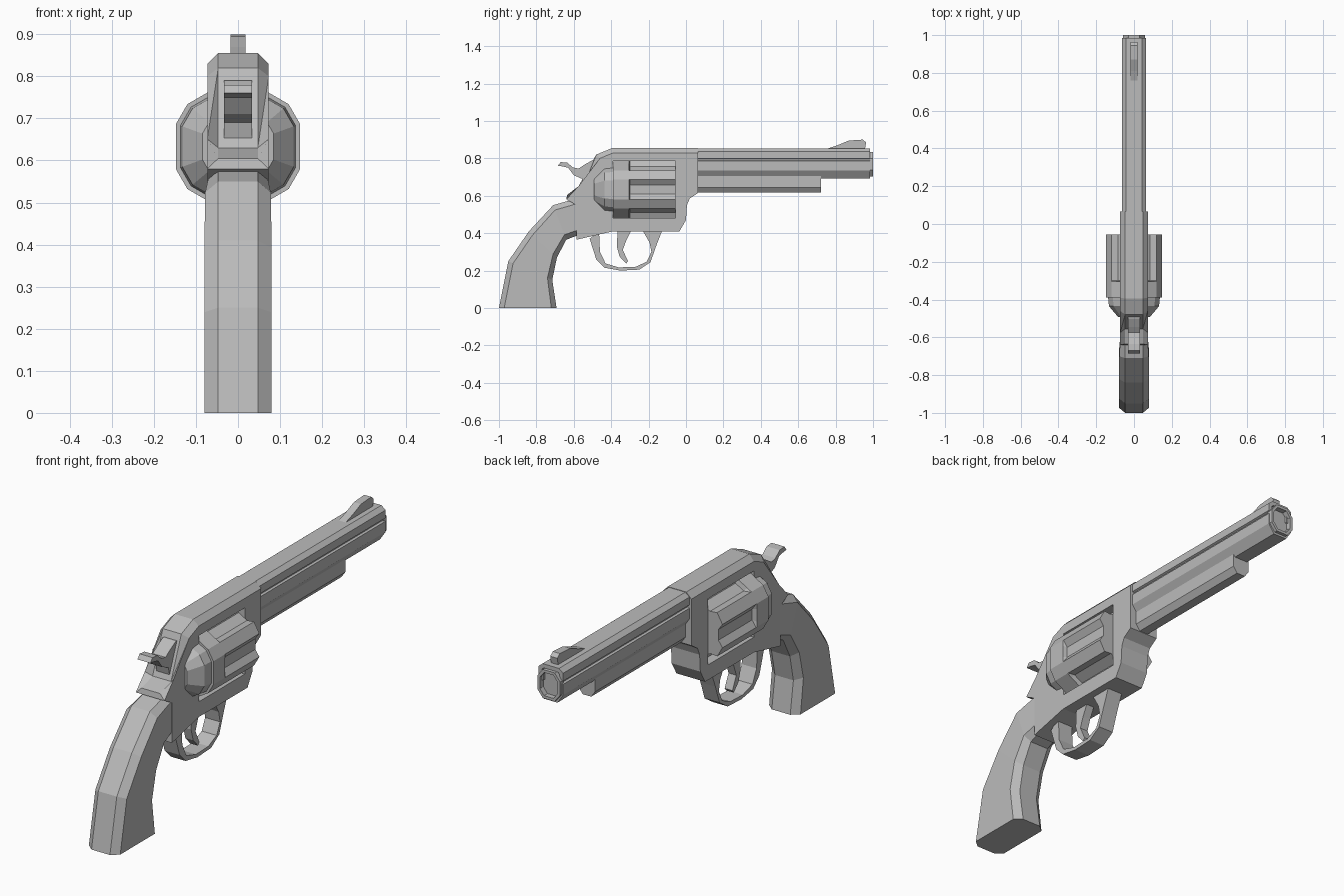
import bpy, bmesh, math
from mathutils import Vector

old = bpy.data.objects.get("Cube")
if old:
    bpy.data.objects.remove(old, do_unlink=True)

steel = bpy.data.materials.new("plain_grey")
steel.use_nodes = True
GREY = (0.5, 0.5, 0.5, 1)
steel.diffuse_color = GREY
steel.node_tree.nodes["Principled BSDF"].inputs["Base Color"].default_value = GREY


def finish(name, bm):
    bmesh.ops.recalc_face_normals(bm, faces=bm.faces)
    mesh = bpy.data.meshes.new(name)
    bm.to_mesh(mesh)
    bm.free()
    mesh.materials.append(steel)
    ob = bpy.data.objects.new(name, mesh)
    bpy.context.collection.objects.link(ob)
    return ob


def plate(name, pts, half, chamfer_count=0, chamfer=0.0):
    """Side profile (y, z) given thickness across x; first edges may be chamfered."""
    bm = bmesh.new()
    sides = [[bm.verts.new((s * half, y, z)) for y, z in pts] for s in (-1, 1)]
    n = len(pts)
    for ring in sides:
        bm.faces.new(ring)
    for i in range(n):
        j = (i + 1) % n
        bm.faces.new((sides[0][i], sides[0][j], sides[1][j], sides[1][i]))
    if chamfer:
        edges = [bm.edges.get((r[i], r[i + 1])) for r in sides for i in range(chamfer_count)]
        bmesh.ops.bevel(bm, geom=edges, offset=chamfer, segments=1, affect='EDGES')
    return finish(name, bm)


def loft(name, rings, bore=None):
    """Skin equal-length rings of points; optionally sink a bore in the last cap."""
    bm = bmesh.new()
    rows = [[bm.verts.new(p) for p in ring] for ring in rings]
    n = len(rows[0])
    for a, b in zip(rows, rows[1:]):
        for i in range(n):
            j = (i + 1) % n
            bm.faces.new((a[i], a[j], b[j], b[i]))
    bm.faces.new(rows[0])
    cap = bm.faces.new(rows[-1])
    bmesh.ops.recalc_face_normals(bm, faces=bm.faces)
    if bore:
        rim, depth = bore
        bmesh.ops.inset_region(bm, faces=[cap], thickness=rim)
        bmesh.ops.inset_region(bm, faces=[cap], thickness=0.0001)
        for v in cap.verts:
            v.co.y -= depth
    return finish(name, bm)


def mirrored(half, y):
    """Close a half section (x, z) listed top to bottom."""
    return [(x, y, z) for x, z in half] + [(-x, y, z) for x, z in reversed(half)]


# Frame with a through window for the cylinder
frame = plate("frame", [
    (0.065, 0.855), (-0.395, 0.855), (-0.48, 0.82), (-0.555, 0.63), (-0.635, 0.605),
    (-0.64, 0.58), (-0.585, 0.55), (-0.585, 0.365), (-0.39, 0.41), (-0.035, 0.41),
    (0, 0.47), (0.005, 0.55), (0.02, 0.585), (0.065, 0.615)], 0.073, 4, 0.026)
cutter = plate("window_cutter", [(-0.39, 0.48), (-0.055, 0.48), (-0.055, 0.785), (-0.39, 0.785)], 0.2)
cutter.hide_render = True
cut = frame.modifiers.new("window", 'BOOLEAN')
cut.object = cutter
cut.solver = 'EXACT'
bpy.context.view_layer.objects.active = frame
bpy.ops.object.modifier_apply(modifier=cut.name)
bpy.data.objects.remove(cutter, do_unlink=True)

# Cylinder: solid rear band, then six flutes running out of the front
AXIS = 0.633


def drum_ring(y, radius, flute=1.0):
    ring = []
    for k in range(6):
        for deg, depth in ((-20, 1), (-11, flute), (11, flute), (20, 1)):
            a = math.radians(60 * k + deg)
            # inner pair lies on the flat between the flute edges unless sunk
            flat = math.cos(math.radians(20)) / math.cos(math.radians(deg))
            r = radius * depth * (flat if abs(deg) < 20 else 1)
            ring.append((r * math.cos(a), y, AXIS + r * math.sin(a)))
    return ring


loft("cylinder", [drum_ring(-0.39, 0.157), drum_ring(-0.305, 0.157),
                  drum_ring(-0.3, 0.157, 0.86), drum_ring(-0.055, 0.157, 0.86)])
loft("recoil_shield", [drum_ring(-0.388, 0.146), drum_ring(-0.435, 0.141),
                       drum_ring(-0.492, 0.09)])

# Barrel with side grooves, muzzle collar and underlug
barrel_half = [(0.042, 0.853), (0.063, 0.836), (0.063, 0.8), (0.054, 0.796), (0.054, 0.789),
               (0.063, 0.785), (0.063, 0.735), (0.034, 0.693)]
loft("barrel", [mirrored(barrel_half, y) for y in (0.05, 0.985)], bore=(0.02, 0.2))
collar_half = [(0.03, 0.835), (0.058, 0.8), (0.058, 0.738), (0.03, 0.703)]
loft("muzzle_collar", [mirrored(collar_half, y) for y in (0.975, 1.0)], bore=(0.014, 0.15))
lug_half = [(0.042, 0.72), (0.042, 0.645), (0.022, 0.617)]
loft("underlug", [mirrored(lug_half, y) for y in (0.04, 0.722)])
plate("front_sight", [(0.75, 0.85), (0.81, 0.87), (0.87, 0.895), (0.945, 0.9),
                      (0.963, 0.885), (0.957, 0.85)], 0.018)

# Hammer and trigger
plate("hammer", [(-0.685, 0.76), (-0.67, 0.78), (-0.635, 0.777), (-0.605, 0.752), (-0.575, 0.745),
                 (-0.545, 0.765), (-0.5, 0.79), (-0.45, 0.79), (-0.5, 0.64), (-0.542, 0.64),
                 (-0.555, 0.69), (-0.6, 0.71), (-0.63, 0.75), (-0.66, 0.757)], 0.033)
plate("trigger", [(-0.365, 0.42), (-0.29, 0.42), (-0.32, 0.36), (-0.338, 0.31), (-0.31, 0.25),
                  (-0.32, 0.237), (-0.355, 0.275), (-0.37, 0.33)], 0.02)

# Trigger guard
plate("trigger_guard", [
    (-0.515, 0.37), (-0.48, 0.26), (-0.435, 0.215), (-0.35, 0.2), (-0.25, 0.205), (-0.19, 0.245),
    (-0.16, 0.33), (-0.125, 0.42), (-0.235, 0.42), (-0.195, 0.35), (-0.185, 0.3), (-0.21, 0.247),
    (-0.27, 0.22), (-0.36, 0.217), (-0.43, 0.238), (-0.46, 0.3), (-0.465, 0.41)], 0.038)

# Grip: back point, front point and half width at each station
stations = [((-1, 0), (-0.692, 0), 0.08), ((-0.95, 0.25), (-0.715, 0.15), 0.08),
            ((-0.84, 0.41), (-0.69, 0.27), 0.08), ((-0.71, 0.55), (-0.64, 0.365), 0.078),
            ((-0.575, 0.588), (-0.575, 0.39), 0.07)]
grip_rings = []
for back, front, w in stations:
    b, f = Vector(back), Vector(front)
    step = (f - b).normalized() * 0.028
    section = [(0.047, b), (w, b + step), (w, f - step), (0.047, f)]
    half = [(x, p.x, p.y) for x, p in section]
    grip_rings.append(half + [(-x, y, z) for x, y, z in reversed(half)])
loft("grip", grip_rings)
